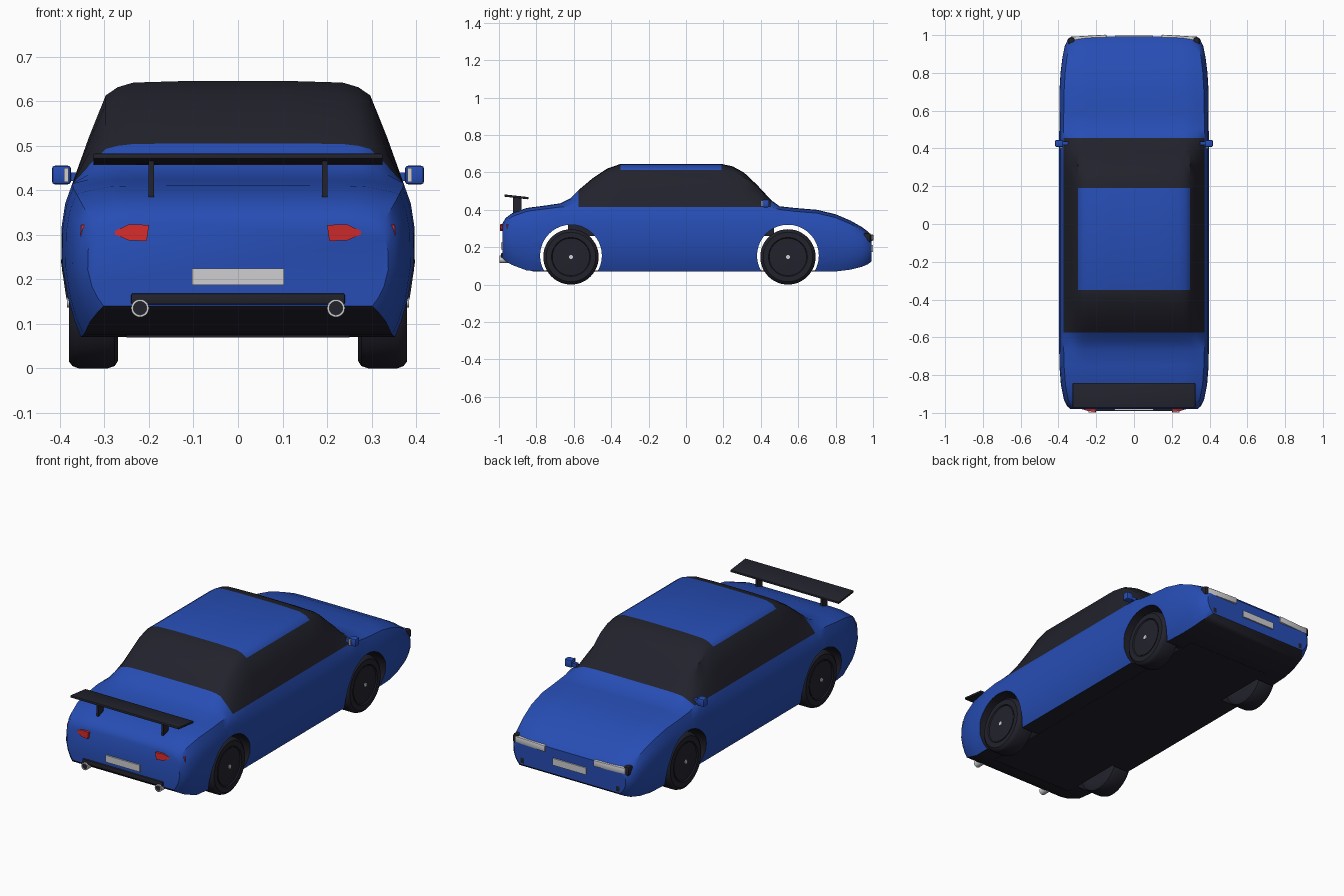
import bpy, bmesh, math
from mathutils import Vector, Matrix

old = bpy.data.objects.get("Cube")
if old:
    bpy.data.objects.remove(old, do_unlink=True)


def material(name, rgb):
    m = bpy.data.materials.new(name)
    m.use_nodes = True
    m.diffuse_color = (*rgb, 1)
    m.node_tree.nodes["Principled BSDF"].inputs["Base Color"].default_value = (*rgb, 1)
    return m


BLUE = material("blue_paint", (0.02, 0.075, 0.46))
DARK = material("dark_trim", (0.016, 0.016, 0.026))
RED = material("red_lens", (0.68, 0.025, 0.025))
GREY = material("light_grey", (0.62, 0.62, 0.64))


def finish(name, bm, mats, angle=35):
    bmesh.ops.recalc_face_normals(bm, faces=bm.faces)
    mesh = bpy.data.meshes.new(name)
    bm.to_mesh(mesh)
    bm.free()
    ob = bpy.data.objects.new(name, mesh)
    bpy.context.collection.objects.link(ob)
    for m in mats:
        mesh.materials.append(m)
    smooth(ob, angle)
    return ob


def smooth(ob, angle=35):
    bpy.ops.object.select_all(action='DESELECT')
    ob.select_set(True)
    bpy.context.view_layer.objects.active = ob
    bpy.ops.object.shade_smooth_by_angle(angle=math.radians(angle))


def box(name, lo, hi, mat, bevel=0, tilt=0, turn=0):
    lo, hi = Vector(lo), Vector(hi)
    bm = bmesh.new()
    bmesh.ops.create_cube(bm, size=1)
    bmesh.ops.scale(bm, vec=hi - lo, verts=bm.verts)
    if bevel:
        bmesh.ops.bevel(bm, geom=bm.edges[:], offset=bevel, segments=2, affect='EDGES', profile=0.5)
    rot = Matrix.Rotation(tilt, 4, 'X') @ Matrix.Rotation(turn, 4, 'Z')
    bmesh.ops.transform(bm, matrix=Matrix.Translation((lo + hi) / 2) @ rot, verts=bm.verts)
    return finish(name, bm, [mat])


def lathe(name, profile, centre, axis, mat, steps=40):
    # profile: (radius, distance along axis), spun into a closed solid
    bm = bmesh.new()
    rings = []
    for r, d in profile:
        ring = []
        for i in range(steps):
            a = 2 * math.pi * i / steps
            u, v = r * math.cos(a), r * math.sin(a)
            ring.append(bm.verts.new((d, u, v) if axis == 'X' else (u, d, v)))
        rings.append(ring)
    for a, b in zip(rings, rings[1:]):
        for i in range(steps):
            j = (i + 1) % steps
            bm.faces.new((a[i], a[j], b[j], b[i]))
    bm.faces.new(rings[0])
    bm.faces.new(rings[-1])
    bmesh.ops.translate(bm, vec=centre, verts=bm.verts)
    return finish(name, bm, [mat])


# Body shell: lofted sections (y, top height, bottom height, width factor)
STATIONS = [
    (-0.98, 0.33, 0.14, 0.85), (-0.965, 0.355, 0.125, 0.89), (-0.93, 0.382, 0.105, 0.935),
    (-0.85, 0.41, 0.075, 0.975), (-0.75, 0.423, 0.07, 0.995), (-0.67, 0.435, 0.07, 1),
    (-0.62, 0.46, 0.07, 1), (-0.575, 0.505, 0.07, 1), (-0.5, 0.568, 0.07, 1),
    (-0.42, 0.621, 0.07, 1), (-0.35, 0.645, 0.07, 1), (0.19, 0.645, 0.07, 1),
    (0.25, 0.632, 0.07, 1), (0.31, 0.599, 0.07, 1), (0.38, 0.533, 0.07, 1),
    (0.455, 0.452, 0.07, 1), (0.5, 0.419, 0.07, 1), (0.58, 0.41, 0.07, 1),
    (0.7, 0.4, 0.07, 0.995), (0.8, 0.376, 0.07, 0.98), (0.88, 0.342, 0.08, 0.955),
    (0.94, 0.308, 0.095, 0.925), (0.975, 0.282, 0.11, 0.885), (0.992, 0.262, 0.125, 0.84)]
LOWER = [(0.355, 0), (0.37, 0.1), (0.386, 0.26), (0.397, 0.48), (0.396, 0.72), (0.388, 0.87), (0.372, 1)]
UPPER = [(0.335, 0.45), (0.297, 0.86), (0.27, 0.94), (0.235, 0.985), (0.12, 1)]


def section(y, top, bottom, w):
    belt = min(0.415, top - 0.018)
    half = [(x * w, bottom + f * (belt - bottom)) for x, f in LOWER]
    half += [(x * w, belt + f * (top - belt)) for x, f in UPPER]
    return [(x, y, z) for x, z in half] + [(-x, y, z) for x, z in reversed(half)]


bm = bmesh.new()
rings = [[bm.verts.new(p) for p in section(*s)] for s in STATIONS]
count = len(rings[0])
for s, (a, b) in enumerate(zip(rings, rings[1:])):
    mid = (STATIONS[s][0] + STATIONS[s + 1][0]) / 2
    for i in range(count):
        j = (i + 1) % count
        f = bm.faces.new((a[i], a[j], b[j], b[i]))
        side = min(i, count - 2 - i)
        glass = side >= len(LOWER) - 1 and -0.575 < mid < 0.455
        roof = side >= len(LOWER) + 1 and -0.35 < mid < 0.19
        floor = i == count - 1
        f.material_index = int((glass and not roof) or floor)
bm.faces.new(rings[0])
bm.faces.new(rings[-1])
body = finish("body_shell", bm, [BLUE, DARK])

# Wheel arches
AXLES = {"rear": -0.615, "front": 0.545}
for end, y in AXLES.items():
    cutter = lathe(end + "_arch_cutter", [(0.165, -0.6), (0.165, 0.6)], (0, y, 0.155), 'X', BLUE, 64)
    cutter.data.materials.append(DARK)
    for p in cutter.data.polygons:
        p.material_index = 1
    cutter.hide_render = True
    mod = body.modifiers.new(end + "_arch", 'BOOLEAN')
    mod.object = cutter
    mod.operation = 'DIFFERENCE'
    mod.solver = 'EXACT'
    bpy.context.view_layer.objects.active = body
    bpy.ops.object.modifier_apply(modifier=mod.name)
    bpy.data.objects.remove(cutter, do_unlink=True)
smooth(body)

# Underside and the cabin tub seen through the arches
box("floor_pan", (-0.25, -0.82, 0.069), (0.25, 0.76, 0.076), DARK)
box("cabin_tub", (-0.3, -0.63, 0.26), (0.3, 0.47, 0.33), DARK)

# Wheels
for end, y in AXLES.items():
    for label, s in (("left", 1), ("right", -1)):
        tag = f"{end}_{label}_"
        at = (0, y, 0.148)
        tyre = [(0.1, 0.27), (0.132, 0.27), (0.143, 0.277), (0.148, 0.292), (0.148, 0.358),
                (0.143, 0.372), (0.132, 0.38), (0.104, 0.38), (0.1, 0.374)]
        lathe(tag + "tyre", [(r, s * d) for r, d in tyre], at, 'X', DARK, 48)
        lathe(tag + "rim", [(0.096, s * 0.37), (0.096, s * 0.377), (0.03, s * 0.38)], at, 'X', DARK)
        lathe(tag + "hub_cap", [(0.011, s * 0.37), (0.011, s * 0.384)], at, 'X', GREY, 16)

# Rear wing
box("wing_blade", (-0.325, -0.972, 0.463), (0.325, -0.842, 0.475), DARK, 0.003, -0.11)

# Paired parts
LENS = [(0.205, 0.286), (0.2, 0.322), (0.245, 0.323), (0.275, 0.309), (0.305, 0.323),
        (0.352, 0.322), (0.354, 0.291), (0.305, 0.29), (0.275, 0.3), (0.245, 0.287)]
for label, s in (("left", 1), ("right", -1)):
    def pair(name, lo, hi, mat, bevel=0, turn=0):
        xs = sorted((s * lo[0], s * hi[0]))
        box(f"{label}_{name}", (xs[0], *lo[1:]), (xs[1], *hi[1:]), mat, bevel, 0, s * turn)

    pair("wing_stand", (0.189, -0.925, 0.385), (0.201, -0.88, 0.465), DARK)
    # Door mirror
    pair("mirror_arm", (0.35, 0.418, 0.42), (0.39, 0.438, 0.44), BLUE)
    pair("mirror_housing", (0.375, 0.408, 0.413), (0.418, 0.445, 0.455), BLUE, 0.007)
    pair("mirror_glass", (0.381, 0.4, 0.418), (0.391, 0.409, 0.45), GREY)
    # Headlight with dark corner housing, and lower vent
    pair("headlight", (0.145, 0.965, 0.234), (0.33, 0.997, 0.268), GREY, 0.005, -0.06)
    pair("headlight_housing", (0.315, 0.945, 0.226), (0.348, 0.988, 0.276), DARK, 0.01)
    pair("front_vent", (0.272, 0.95, 0.13), (0.3, 0.993, 0.165), DARK, 0.006)
    # Tail light, swept around the corner
    bm = bmesh.new()
    face = bm.faces.new([bm.verts.new((s * x, -0.994 + max(0, x - 0.23) * 0.3, z)) for x, z in LENS])
    ext = bmesh.ops.extrude_face_region(bm, geom=[face])
    bmesh.ops.translate(bm, vec=(0, 0.045, 0), verts=[v for v in ext["geom"] if isinstance(v, bmesh.types.BMVert)])
    finish(label + "_tail_light", bm, [RED])
    # Exhaust
    pipe = [(0.016, -0.94), (0.02, -0.945), (0.02, -0.998), (0.015, -0.998), (0.015, -0.97)]
    lathe(label + "_exhaust_pipe", pipe, (s * 0.22, 0, 0.135), 'Y', GREY, 24)
    lathe(label + "_exhaust_core", [(0.015, -0.96), (0.015, -0.994)], (s * 0.22, 0, 0.135), 'Y', DARK, 24)

# Bumper bar and number plates
box("rear_bumper_bar", (-0.24, -0.99, 0.143), (0.24, -0.95, 0.168), DARK, 0.004)
box("rear_plate", (-0.103, -0.988, 0.187), (0.103, -0.979, 0.224), GREY)
box("front_plate", (-0.1, 0.99, 0.175), (0.1, 0.999, 0.212), GREY)
